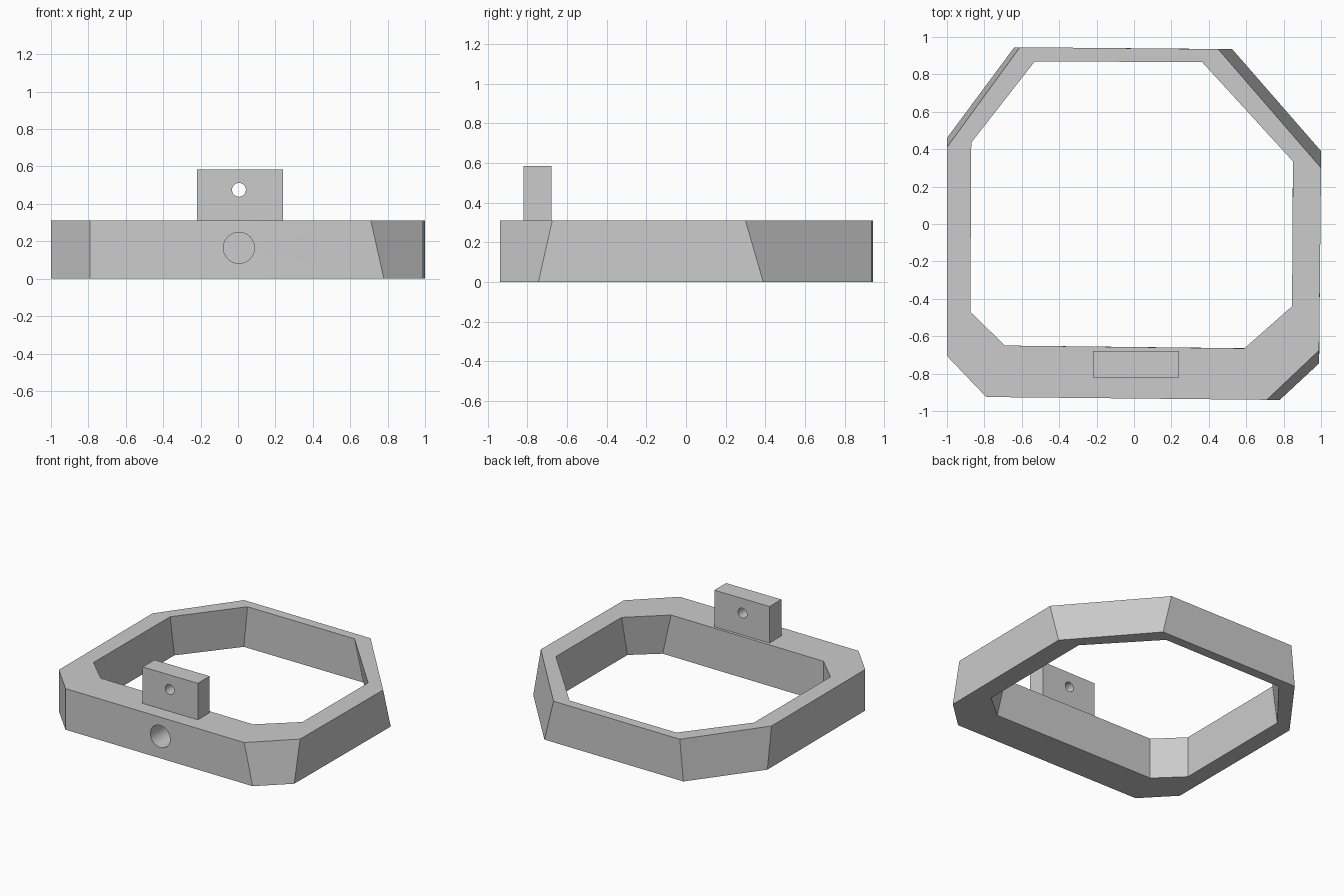
import bpy, bmesh, math
from mathutils import Vector

cube = bpy.data.objects.get("Cube")
if cube:
    bpy.data.objects.remove(cube)

RING_TOP, TAB_TOP = 0.31, 0.585

grey = bpy.data.materials.new("plain_grey")
grey.use_nodes = True
colour = (0.6, 0.6, 0.6, 1)
grey.diffuse_color = colour
grey.node_tree.nodes["Principled BSDF"].inputs["Base Color"].default_value = colour


def make_object(name, bm):
    bmesh.ops.recalc_face_normals(bm, faces=bm.faces)
    mesh = bpy.data.meshes.new(name)
    bm.to_mesh(mesh)
    bm.free()
    mesh.materials.append(grey)
    obj = bpy.data.objects.new(name, mesh)
    bpy.context.collection.objects.link(obj)
    return obj


def drill(target, name, radius, x, z, y_start, y_end):
    """Cut a round hole along y."""
    bpy.ops.mesh.primitive_cylinder_add(
        vertices=48, radius=radius, depth=y_end - y_start,
        location=(x, (y_start + y_end) / 2, z), rotation=(math.pi / 2, 0, 0))
    cutter = bpy.context.object
    cutter.name = name
    cutter.data.materials.append(grey)
    mod = target.modifiers.new("hole", 'BOOLEAN')
    mod.operation = 'DIFFERENCE'
    mod.solver = 'EXACT'
    mod.object = cutter
    bpy.context.view_layer.objects.active = target
    bpy.ops.object.modifier_apply(modifier=mod.name)
    bpy.data.objects.remove(cutter)
    bpy.ops.object.select_all(action='DESELECT')
    target.select_set(True)
    bpy.ops.object.shade_smooth_by_angle(angle=math.radians(15))


# Ring corners, counter-clockwise: outer point, inner point, and how far
# the corner moves at the bottom, which slants the three leaning chamfers
corners = [
    ((-0.79, -0.925), (-0.69, -0.65), (0, 0)),
    ((0.71, -0.94), (0.59, -0.665), (0.07, 0)),
    ((0.99, -0.675), (0.845, -0.44), (0, -0.07)),
    ((1.0, 0.30), (0.85, 0.335), (0, 0.09)),
    ((0.45, 0.935), (0.365, 0.865), (0.075, 0)),
    ((-0.61, 0.945), (-0.53, 0.87), (-0.03, 0)),
    ((-1.0, 0.41), (-0.87, 0.435), (0, 0.05)),
    ((-1.0, -0.705), (-0.875, -0.47), (0, 0)),
]

bm = bmesh.new()
sections = []
for outer, inner, shift in corners:
    o, i, s = Vector(outer), Vector(inner), Vector(shift)
    section = [(o, RING_TOP), (o + s, 0), (i + s, 0), (i, RING_TOP)]
    sections.append([bm.verts.new((p.x, p.y, z)) for p, z in section])
for n, a in enumerate(sections):
    b = sections[(n + 1) % len(sections)]
    for k in range(4):
        m = (k + 1) % 4
        bm.faces.new((a[k], b[k], b[m], a[m]))
ring = make_object("octagonal_ring", bm)
drill(ring, "front_hole_cutter", 0.083, 0.005, 0.165, -1.1, -0.73)

# Upright tab with a through hole
bm = bmesh.new()
bmesh.ops.create_cube(bm, size=1)
bmesh.ops.scale(bm, vec=(0.46, 0.14, TAB_TOP - RING_TOP), verts=bm.verts)
bmesh.ops.translate(bm, vec=(0.01, -0.75, (TAB_TOP + RING_TOP) / 2), verts=bm.verts)
tab = make_object("mounting_tab", bm)
drill(tab, "tab_hole_cutter", 0.037, 0.005, 0.475, -1, -0.5)
